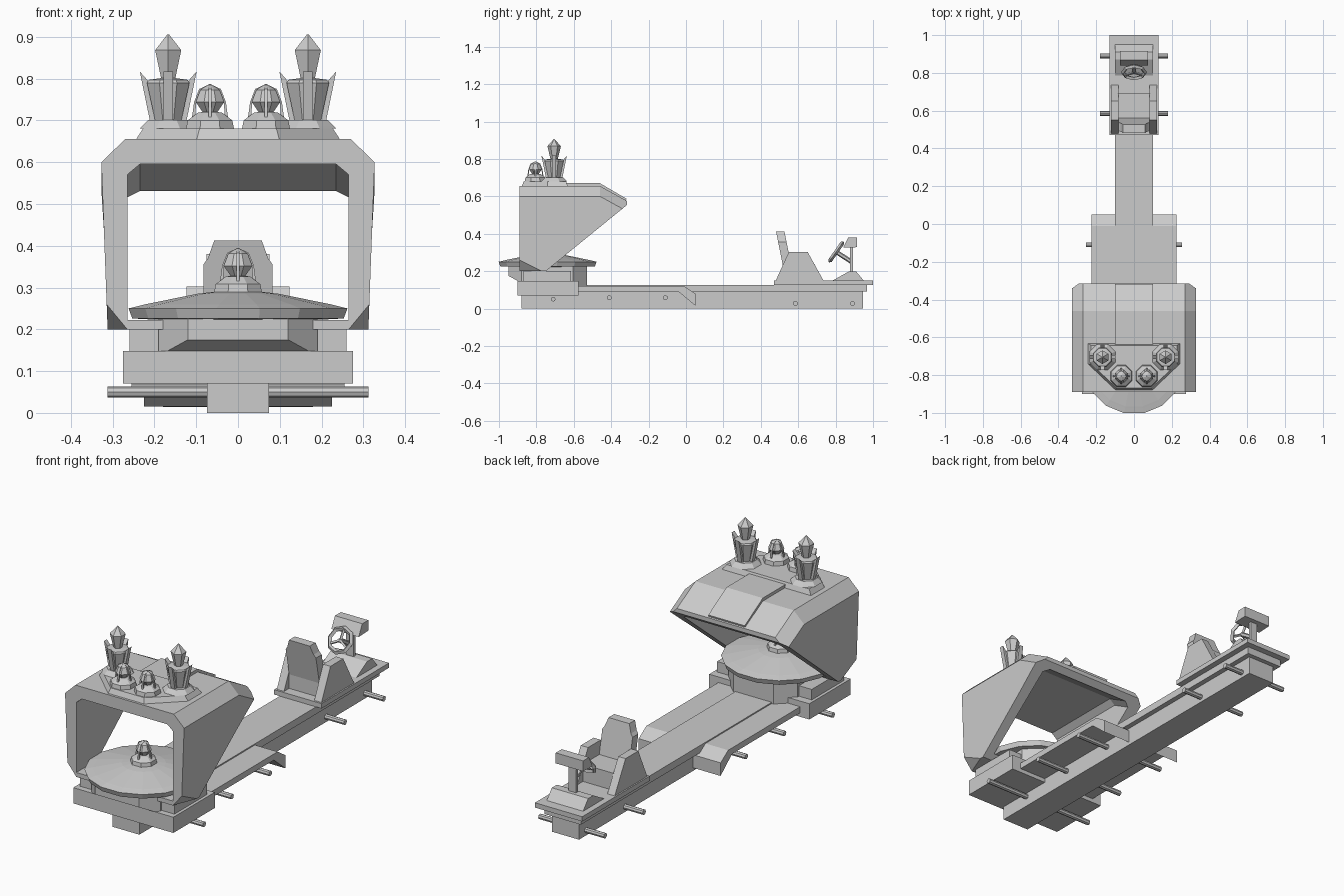
import bpy, bmesh
from math import sin, cos, pi, radians
from mathutils import Vector

if "Cube" in bpy.data.objects:
    bpy.data.objects.remove(bpy.data.objects["Cube"])


def finish(name, bm, loc=(0, 0, 0), rz=0):
    bmesh.ops.recalc_face_normals(bm, faces=bm.faces[:])
    me = bpy.data.meshes.new(name)
    bm.to_mesh(me)
    bm.free()
    ob = bpy.data.objects.new(name, me)
    ob.location = loc
    ob.rotation_euler.z = rz
    bpy.context.collection.objects.link(ob)
    return ob


def loft(rings):
    bm = bmesh.new()
    vs = [[bm.verts.new(p) for p in r] for r in rings]
    n = len(vs[0])
    for a, b in zip(vs, vs[1:]):
        for i in range(n):
            bm.faces.new((a[i], a[(i + 1) % n], b[(i + 1) % n], b[i]))
    bm.faces.new(vs[0])
    bm.faces.new(vs[-1])
    return bm


def prism_bm(pts, axis, a, b):
    place = {'x': lambda p, t: (t, p[0], p[1]),
             'y': lambda p, t: (p[0], t, p[1]),
             'z': lambda p, t: (p[0], p[1], t)}[axis]
    return loft([[place(p, t) for p in pts] for t in (a, b)])


def prism(name, pts, axis, a, b, loc=(0, 0, 0), rz=0):
    return finish(name, prism_bm(pts, axis, a, b), loc, rz)


def box(name, x0, x1, y0, y1, z0, z1):
    return prism(name, [(x0, y0), (x1, y0), (x1, y1), (x0, y1)], 'z', z0, z1)


def lathe(name, prof, n, loc):
    return finish(name, loft([[(r * cos(2 * pi * (i + .5) / n), r * sin(2 * pi * (i + .5) / n), z)
                               for i in range(n)] for r, z in prof]), loc)


def bar(name, p0, p1, r, n=8):
    p0, p1 = Vector(p0), Vector(p1)
    bpy.ops.mesh.primitive_cylinder_add(vertices=n, radius=r, depth=(p1 - p0).length,
                                        location=(p0 + p1) / 2)
    ob = bpy.context.object
    ob.name = name
    ob.rotation_euler = (p1 - p0).to_track_quat('Z', 'Y').to_euler()


def cut(bm, co, no):
    # remove everything on the side the normal points to, then cap
    bmesh.ops.recalc_face_normals(bm, faces=bm.faces[:])
    bmesh.ops.bisect_plane(bm, geom=bm.verts[:] + bm.edges[:] + bm.faces[:],
                           plane_co=co, plane_no=no, clear_outer=True)
    bmesh.ops.holes_fill(bm, edges=[e for e in bm.edges if e.is_boundary], sides=0)


def mirrored(half):
    return half + [(-x, z) for x, z in reversed(half)]


# chassis: beam, deck, fenders, rear platform, front base
box("chassis_beam", -.074, .074, -.88, .945, 0, .095)
box("chassis_deck", -.1, .1, -.63, .968, .09, .126)
prism("fenders", [(-.58, .09), (-.04, .09), (.05, .015), (.05, .08), (-.01, .12), (-.58, .12)],
      'x', -.225, .225)
box("rear_platform", -.13, .13, .47, 1, .126, .15)
box("front_base", -.275, .275, -.9, -.575, .07, .148)
box("canopy_mount", -.26, .26, -.87, -.615, .14, .2)

# axles
for y, w, z in ((-.71, .312, .05), (-.41, .255, .058), (-.11, .255, .058),
                (.585, .18, .027), (.89, .18, .027)):
    bar("axle", (-w, y, z), (w, y, z), .013)

# pedestal with undercut nose, and the turntable dish
bm = prism_bm(mirrored([(.12, -.95), (.19, -.88), (.19, -.605), (.11, -.53)]), 'z', .12, .23)
cut(bm, (0, -.95, .175), (0, -.033, -.06))
finish("pedestal", bm)
lathe("dish", [(.2, .223), (.258, .226), (.267, .25), (.238, .257), (.23, .259),
               (.1, .285), (.055, .29)], 16, (0, -.74, 0))

# canopy: arch section swept back, roof sloping down, rear edge cut diagonally
arch = mirrored([(.27, .655), (.327, .6), (.312, .2), (.18, .2), (.18, .222),
                 (.265, .222), (.265, .57), (.235, .595)])
bm = loft([[(x, y, z - d) for x, z in arch] for y, d in ((-.89, 0), (-.46, 0), (-.315, .08))])
cut(bm, (0, -.75, .2), (0, .35, -.43))
for s in (1, -1):
    a, b, c = Vector((s * .265, -.89, .2)), Vector((s * .3145, -.89, .26)), Vector((s * .312, -.77, .2))
    no = (b - a).cross(c - a)
    cut(bm, a, no if no.z < 0 else -no)
finish("canopy", bm)
prism("roof_strip", [(-.64, .645), (-.64, .67), (-.46, .67), (-.318, .587), (-.325, .565), (-.47, .645)],
      'x', -.1, .1)
plate = mirrored([(.247, -.63), (.247, -.74), (.1, -.88)])
finish("roof_plate", loft([[(x, y, .65) for x, y in plate],
                           [(x * .92, -.75 + (y + .75) * .9, .68) for x, y in plate]]))


# lamps
def small_lamp(x, y, z):
    loc = (x, y, z)
    lathe("small_lamp_base", [(.062, 0), (.058, .02), (.032, .038), (.02, .04)], 8, loc)
    lathe("small_lamp_bulb", [(.012, .03), (.037, .064), (.025, .093), (.003, .106)], 8, loc)
    for k in range(4):
        prism("small_lamp_claw", [(.044, .02), (.038, .064), (.026, .095), (0, .107), (0, .1),
                                  (.022, .09), (.033, .064), (.036, .02)],
              'y', -.004, .004, loc, k * pi / 2)


def tall_lamp(x, y, z):
    loc = (x, y, z)
    lathe("tall_lamp_base", [(.074, 0), (.068, .006), (.052, .021)], 8, loc)
    lathe("tall_lamp_body", [(.034, .02), (.055, .11), (.05, .117), (.02, .121)], 8, loc)
    lathe("tall_lamp_crystal", [(.019, .118), (.036, .188), (.002, .226)], 6, loc)
    for k in range(4):
        prism("tall_lamp_fin", [(.02, .02), (.044, .02), (.068, .137), (.046, .112), (.03, .11)],
              'y', -.011, .011, loc, k * pi / 2)


small_lamp(0, -.74, .288)
for s in (1, -1):
    small_lamp(s * .067, -.805, .68)
    tall_lamp(s * .167, -.705, .68)

# seat
for s in (1, -1):
    prism("seat_arm", [(.48, .15), (.55, .303), (.65, .303), (.735, .15)], 'x', s * .083, s * .123)
box("seat_cushion", -.085, .085, .52, .69, .15, .235)
back = mirrored([(.083, .22), (.083, .355), (.072, .37), (.057, .412)])
finish("seat_back", loft([[(x, y - (z - .22) * .2, z) for x, z in back] for y in (.52, .565)]))

# steering console
prism("console_base", [(.785, .15), (.87, .198), (.91, .198), (.95, .15)], 'x', -.1, .1)
box("console_post", -.02, .02, .878, .892, .19, .34)
prism("console_head", [(.84, .325), (.868, .38), (.915, .38), (.915, .328)], 'x', -.075, .075)
hub = Vector((0, .803, .303))
tilt = radians(55)
bpy.ops.mesh.primitive_torus_add(major_segments=8, minor_segments=4, major_radius=.058,
                                 minor_radius=.011, location=hub, rotation=(tilt, 0, 0))
bpy.context.object.name = "steering_wheel"
bar("steering_column", hub, (0, .885, .25), .012, 6)
for k in range(3):
    t = pi / 2 + k * 2 * pi / 3
    bar("wheel_spoke", hub, hub + .056 * Vector((cos(t), sin(t) * cos(tilt), sin(t) * sin(tilt))), .007, 4)
